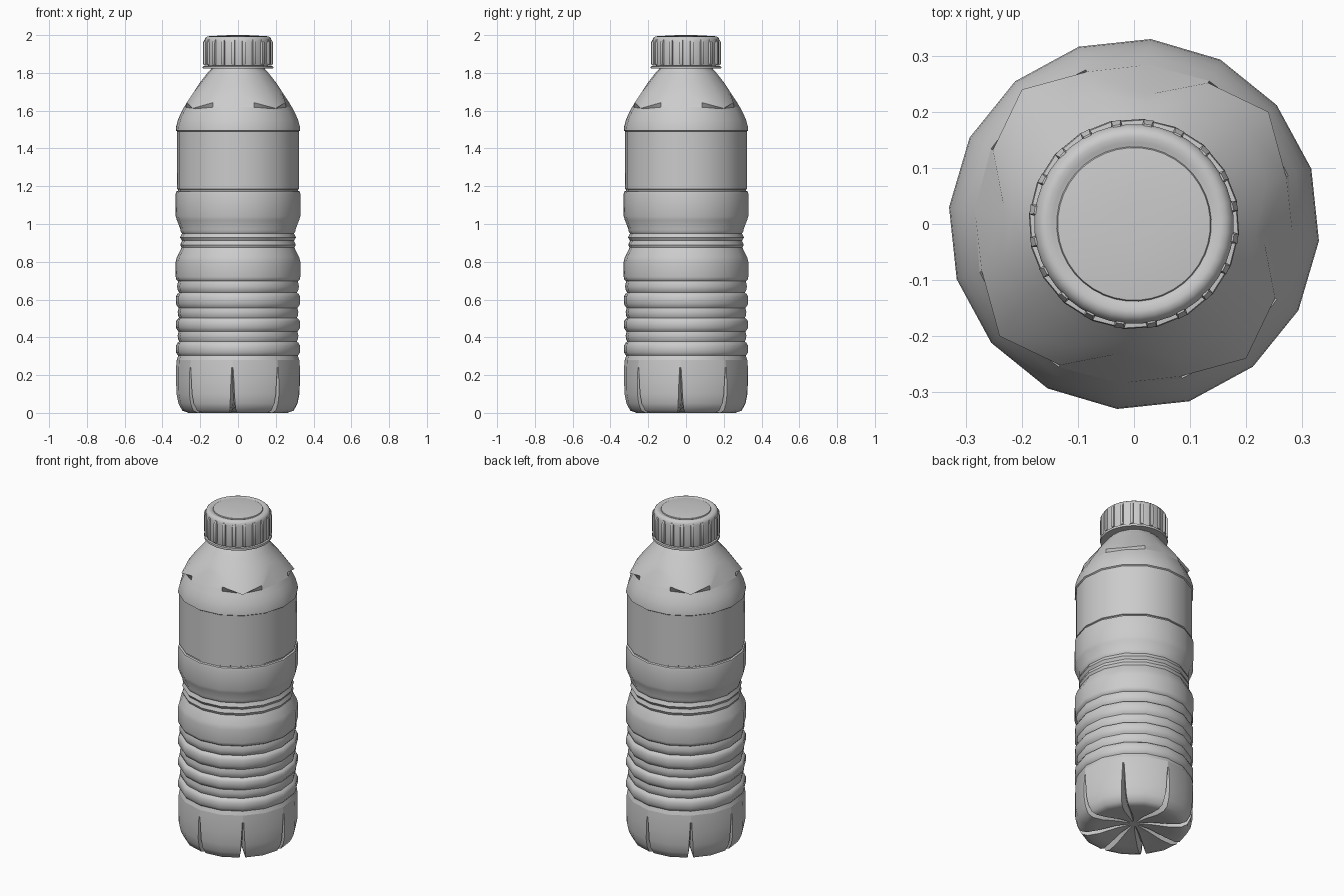
import bpy, bmesh
from math import sin, cos, radians, pi, degrees

OFF = radians(-5.2)
STEP = radians(22.5)


def loft(name, rings, cap_start=False, cap_end=False, angle=40):
    """Skin a list of equal-length point rings, ordered bottom to top."""
    bm = bmesh.new()
    vs = [[bm.verts.new(p) for p in r] for r in rings]
    n = len(vs[0])
    for a, b in zip(vs, vs[1:]):
        for i in range(n):
            j = (i + 1) % n
            bm.faces.new((a[i], a[j], b[j], b[i]))
    if cap_start:
        bm.faces.new(vs[0][::-1])
    if cap_end:
        bm.faces.new(vs[-1])
    mesh = bpy.data.meshes.new(name)
    bm.to_mesh(mesh)
    bm.free()
    ob = bpy.data.objects.new(name, mesh)
    bpy.context.collection.objects.link(ob)
    bpy.ops.object.select_all(action='DESELECT')
    ob.select_set(True)
    bpy.context.view_layer.objects.active = ob
    bpy.ops.object.shade_smooth_by_angle(angle=radians(angle))
    return ob


def ring(r, z, n=16, off=OFF):
    return [(r * cos(off + 2 * pi * i / n), r * sin(off + 2 * pi * i / n), z) for i in range(n)]


def wavy(values):
    """16-sided ring whose (radius, height) repeats every quarter turn."""
    return [(values[i % 4][0] * cos(OFF + STEP * i),
             values[i % 4][0] * sin(OFF + STEP * i), values[i % 4][1]) for i in range(16)]


# Main body: label panel, waist and grip ribs
profile = [(.326, .28), (.318, .303), (.322, .308), (.33, .32), (.33, .355), (.322, .37),
           (.312, .378), (.318, .39), (.321, .41), (.316, .43),
           (.322, .438), (.33, .45), (.33, .485), (.322, .497),
           (.312, .503), (.318, .515), (.321, .535), (.316, .555),
           (.322, .563), (.33, .578), (.33, .615), (.322, .63),
           (.312, .637), (.320, .648), (.324, .67), (.320, .69), (.318, .697),
           (.328, .705), (.331, .72), (.331, .80), (.325, .825), (.305, .865),
           (.300, .875), (.307, .89), (.300, .905), (.298, .912), (.308, .928),
           (.300, .945), (.298, .95), (.306, .962), (.306, .972), (.325, 1.02),
           (.331, 1.04), (.331, 1.16), (.328, 1.172), (.318, 1.175), (.318, 1.182),
           (.324, 1.185), (.324, 1.49), (.331, 1.495), (.329, 1.515), (.318, 1.555),
           (.302, 1.59)]
rings = [ring(r, z) for r, z in profile]
rings.append(wavy([(.285, 1.622), (.288, 1.618), (.292, 1.61), (.288, 1.618)]))
loft("bottle_body", rings)

# Shoulder: scalloped cone edge, scooped up at four places
edge = [(.231, 1.705), (.284, 1.643), (.312, 1.612), (.284, 1.643)]
under = [(.285, 1.622), (.288, 1.618), (.292, 1.61), (.288, 1.618)]
mid = [(.218, 1.726), (.247, 1.695), (.262, 1.68), (.247, 1.695)]
loft("shoulder", [wavy(under), wavy(edge), wavy(mid), ring(.205, 1.745),
                  ring(.178, 1.78), ring(.155, 1.808), ring(.143, 1.82), ring(.143, 1.85)], angle=50)


# Base: eight feet divided by narrow slits that run to the centre
def foot_ring(r, z, half, depth, lift=0):
    pts = []
    for k in range(8):
        a = OFF + k * 2 * STEP
        d = half / r
        # lips lie on the straight side between 16-gon corners
        lip = r * cos(STEP / 2) / cos(STEP / 2 - d)
        for ang, rad, h in ((a - d, lip, z), (a, r - depth, z + lift),
                            (a + d, lip, z), (a + STEP, r, z)):
            pts.append((rad * cos(ang), rad * sin(ang), h))
    return pts


loft("base_feet", [foot_ring(.03, .035, .004, 0, .005),
                   foot_ring(.10, .028, .012, 0, .02),
                   foot_ring(.20, .006, .018, 0, .04),
                   foot_ring(.265, 0, .018, .02, .06),
                   foot_ring(.298, .012, .016, .04, .06),
                   foot_ring(.318, .05, .013, .05, .04),
                   foot_ring(.328, .10, .011, .045, .02),
                   foot_ring(.330, .17, .008, .025),
                   foot_ring(.329, .24, .004, 0),
                   foot_ring(.326, .28, .003, 0)], cap_start=True, angle=45)

# Cap shell with a raised central disc
cap = [(.14, 1.838), (.176, 1.838), (.178, 1.845), (.178, 1.97), (.174, 1.984), (.165, 1.992),
       (.155, 1.994), (.145, 1.991), (.138, 1.989), (.136, 1.994), (.10, 1.998), (.04, 2.0)]
loft("cap", [ring(r, z, 40) for r, z in cap], cap_end=True)

# Tamper ring below the cap
loft("cap_ring", [ring(r, z, 20) for r, z in
                  [(.14, 1.822), (.186, 1.822), (.188, 1.828), (.186, 1.835), (.14, 1.84)]])

# Grip ribs around the cap
for i in range(20):
    a = 2 * pi * i / 20 + radians(10)

    def rib(w, out, z):
        corners = [(.172, -w), (out, -w * .8), (out, w * .8), (.172, w)]
        return [(x * cos(a) - y * sin(a), x * sin(a) + y * cos(a), z) for x, y in corners]
    loft(f"cap_rib_{i:02d}", [rib(.01, .182, 1.842), rib(.011, .187, 1.85),
                              rib(.011, .187, 1.96), rib(.008, .179, 1.976)], True, True)
